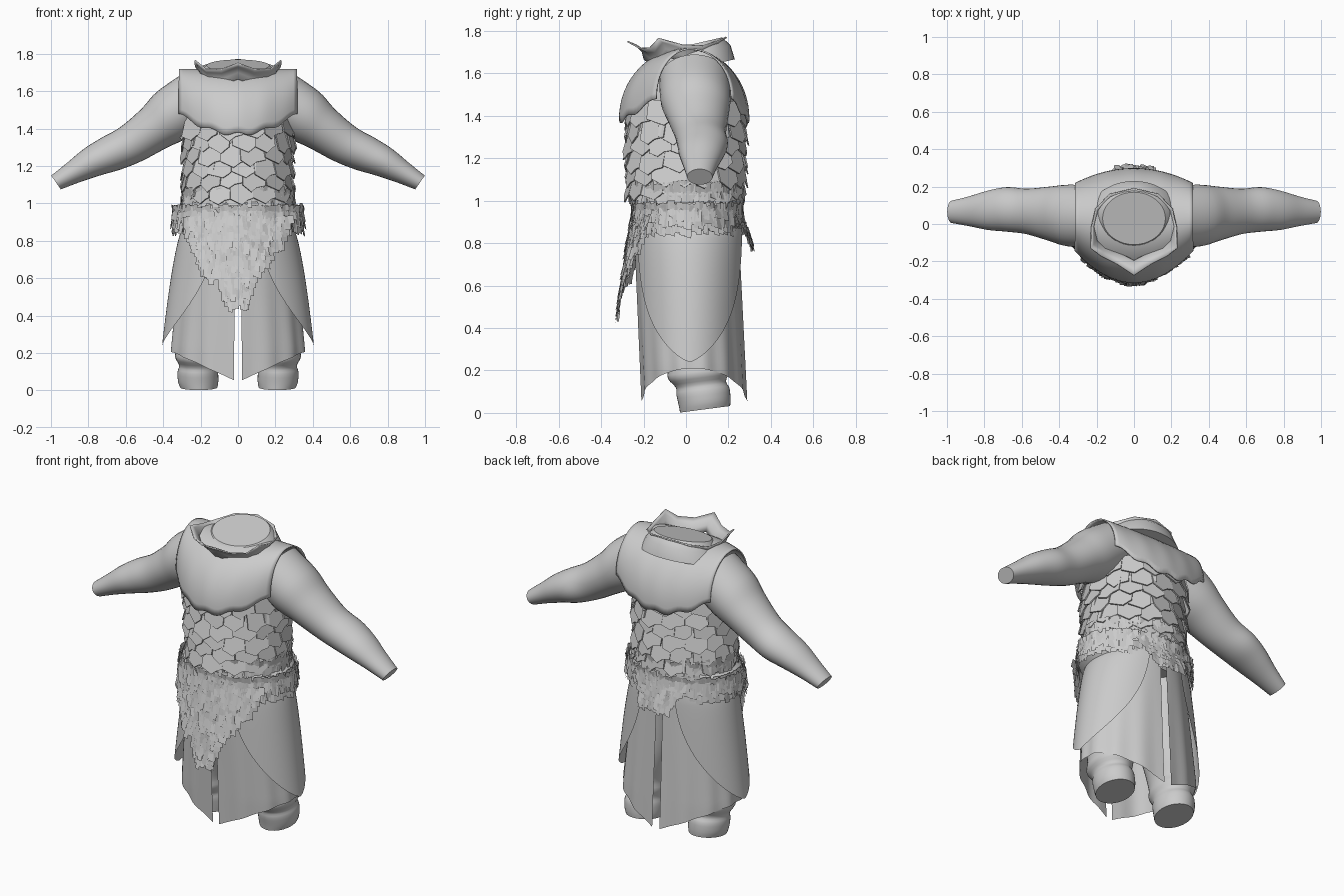
import bpy, bmesh, random
from math import sin, cos, pi, radians
from mathutils import Vector

random.seed(4)
if "Cube" in bpy.data.objects:
    bpy.data.objects.remove(bpy.data.objects["Cube"])

grey = bpy.data.materials.new("plain grey")
grey.use_nodes = True
GREY = (0.6, 0.6, 0.6, 1)
grey.diffuse_color = GREY
grey.node_tree.nodes["Principled BSDF"].inputs["Base Color"].default_value = GREY


def finish(name, bm, smooth=True, mirror=False, thick=0):
    bmesh.ops.recalc_face_normals(bm, faces=bm.faces)
    me = bpy.data.meshes.new(name)
    bm.to_mesh(me)
    bm.free()
    me.materials.append(grey)
    ob = bpy.data.objects.new(name, me)
    bpy.context.collection.objects.link(ob)
    if smooth:
        bpy.ops.object.select_all(action='DESELECT')
        ob.select_set(True)
        bpy.context.view_layer.objects.active = ob
        bpy.ops.object.shade_smooth_by_angle(angle=radians(40))
    if mirror:
        ob.modifiers.new("Mirror", 'MIRROR')
    if thick:
        mod = ob.modifiers.new("Solidify", 'SOLIDIFY')
        mod.thickness = thick
        mod.offset = 0


def spline(keys, steps=5):
    """Catmull-Rom through tuples of any length."""
    out = []
    for i in range(len(keys) - 1):
        a, b, c, d = (Vector(keys[min(max(i + k, 0), len(keys) - 1)]) for k in (-1, 0, 1, 2))
        for s in range(steps):
            t = s / steps
            out.append(b + (c - a) * (t / 2) + (2 * a - 5 * b + 4 * c - d) * (t * t / 2)
                       + (3 * b - a - 3 * c + d) * (t ** 3 / 2))
    return out + [Vector(keys[-1])]


def loft(name, rings, closed=True, **kw):
    bm = bmesh.new()
    rows = [[bm.verts.new(p) for p in r] for r in rings]
    n = len(rows[0])
    for lo, hi in zip(rows, rows[1:]):
        for i in range(n if closed else n - 1):
            j = (i + 1) % n
            bm.faces.new((lo[i], lo[j], hi[j], hi[i]))
    if closed:
        bm.faces.new(rows[0])
        bm.faces.new(rows[-1])
    finish(name, bm, **kw)


def oval(k, tilt=0.0, n=40):
    cx, cy, z, rx, ry = k
    return [(cx + rx * cos(2 * pi * i / n), cy + ry * sin(2 * pi * i / n),
             z + tilt * ry * sin(2 * pi * i / n)) for i in range(n)]


def plate(bm, top, right, down, shape):
    """Hang a small flat shape of (across, along) points from a point."""
    bm.faces.new([bm.verts.new(top + right * s + down * d) for s, d in shape])


def lerp(table, z):
    for (za, a), (zb, b) in zip(table, table[1:]):
        if za >= z >= zb:
            return a + (b - a) * (za - z) / (za - zb)
    return table[-1][1]


# Torso, and neck sloping up to its flat tilted top
torso = [(0, 0, .82, .26, .22), (0, 0, 1.1, .265, .245), (0, 0, 1.35, .275, .255),
         (0, 0, 1.5, .27, .24), (0, .01, 1.63, .22, .17)]
loft("torso", [oval(k) for k in spline(torso)])
neck = [(0, .03, 1.62, .25, .2), (0, .03, 1.69, .21, .18), (0, .03, 1.72, .185, .155),
        (0, .03, 1.737, .168, .14)]
loft("neck", [oval(k, .23) for k in neck])

# Arms: rings square to the sloping limb
arm = [(.22, .04, 1.57, .145, .165), (.35, .045, 1.475, .148, .165), (.45, .055, 1.4, .124, .145),
       (.57, .067, 1.318, .108, .122), (.68, .078, 1.265, .1, .119), (.78, .073, 1.22, .084, .105),
       (.88, .068, 1.165, .062, .08), (.973, .065, 1.112, .045, .06)]
rings = []
for cx, cy, cz, r, ry in spline(arm):
    ring = []
    for i in range(32):
        a = 2 * pi * i / 32
        ring.append((cx + .57 * r * cos(a), cy + ry * sin(a), cz + .82 * r * cos(a)))
    rings.append(ring)
loft("arms", rings, mirror=True)

# Legs with creased cloth above the ankles
leg = [(.21, .09, .017, .1, .118), (.213, .088, .05, .108, .122), (.215, .08, .1, .108, .125),
       (.215, .07, .135, .1, .118), (.222, .06, .18, .115, .145), (.22, .05, .23, .108, .135),
       (.21, .05, .32, .118, .145), (.18, .03, .5, .13, .15), (.16, .02, .8, .13, .17)]
loft("legs", [oval(k, .13) for k in spline(leg, 3)], mirror=True)

# Mantle: one arch from front hem to back hem for each column across
columns = []
for i in range(33):
    x = -.315 + .63 * i / 32
    u = (x / .315) ** 2
    front, back = -.312 + .172 * u, .295 - .08 * u
    hem, crest = 1.37 + .11 * u, 1.715
    mid = .02 * u
    col = []
    for k in range(33):
        p = pi * k / 32
        reach = (front - mid) if k < 16 else (mid - back)
        wave = .01 * cos(x * 45) * (1 - sin(p)) ** 2
        col.append((x, mid + reach * cos(p), hem + wave + (crest - hem) * sin(p) ** .95))
    columns.append(col)
loft("mantle", columns, closed=False, thick=.008)

# Pointed flaring collar, half outline mirrored
edge = [(0, -.275, 1.75), (.09, -.215, 1.717), (.175, -.172, 1.72), (.23, -.13, 1.765),
        (.228, -.02, 1.735), (.205, .08, 1.73), (.13, .16, 1.755), (0, .19, 1.77)]
collar = []
for f in (0, .35, .7, 1):
    collar.append([(x * (.84 + .16 * f), .03 + (y - .03) * (.74 + .26 * f * f),
                    z - .085 * (1 - f) ** 1.3) for x, y, z in edge])
loft("collar", collar, closed=False, mirror=True, thick=.007)

# Overlapping jagged scales round the body
bm = bmesh.new()
for row in range(6):
    z = 1.465 - .07 * row
    rx, ry = .278 - .002 * row, .262 - .002 * row
    n = 15
    for i in range(n):
        a = 2 * pi * (i + .5 * (row % 2) + random.uniform(-.12, .12)) / n
        top = Vector((rx * cos(a), ry * sin(a), z + random.uniform(-.008, .008)))
        right = Vector((-rx * sin(a), ry * cos(a), 0)).normalized()
        out = Vector((cos(a) / rx, sin(a) / ry, 0)).normalized()
        right = (right + out * random.uniform(-.12, .12)).normalized()
        down = Vector((0, 0, -1)) + out * random.uniform(.2, .3)
        w = random.uniform(.06, .07)
        h = random.uniform(.11, .13)
        s = random.uniform(-.025, .025)
        plate(bm, top, right, down, [(-w, 0), (w, 0), (w, h * .72), (w * .5 + s, h * .8),
                                     (s, h), (-w, h * random.uniform(.68, .85))])
finish("body_scales", bm, smooth=False, thick=.007)

# Skirt halves: slit at front and back, hem rising towards the hips
rings = []
for k in range(25):
    ring = []
    for i in range(49):
        a = radians(3.2) + radians(173) * i / 48
        low = .045 + .165 * sin(a)
        z = .9 + (low - .9) * k / 24
        t = (.9 - z) / .85
        fold = 1 + .018 * t * cos(a * 14)
        radius = .275 + .085 * min(1, t * 1.25) ** .75
        ring.append((radius * sin(a) * fold, .04 * t - .247 * cos(a) * fold, z))
    rings.append(ring)
loft("skirt", rings, closed=False, mirror=True)

# Rounded hip panels over the skirt
rings = []
for k in range(41):
    t = 1 - (1 - k / 40) ** 1.5
    z = .87 - .63 * t
    half = radians(70) * (1 - t ** 2) ** .72
    rx = .287 + .115 * t ** .62
    rings.append([(rx * cos(half * s / 12) + .004, .018 + .262 * sin(half * s / 12), z)
                  for s in range(-12, 13)])
loft("hip_panels", rings, closed=False, mirror=True)

# Fur belt core: a thin upper roll and a fuller lower one
belt = [(0, 0, .85, .3, .24), (0, 0, .9, .342, .252), (0, .005, .96, .342, .255),
        (0, .005, .995, .298, .25), (0, .005, 1.03, .303, .262), (0, .005, 1.07, .275, .25)]
loft("fur_belt", [oval(k) for k in spline(belt, 3)])


def tuft(bm, top, out, length, up=False, flare=.22):
    right = Vector((-out.y, out.x, 0))
    right = (right + out * random.uniform(-.3, .3)).normalized()
    down = Vector((0, 0, 1 if up else -1)) + out * random.uniform(.03, flare)
    w = random.uniform(.01, .02)
    h = length * random.uniform(.7, 1.2)
    plate(bm, top, right, down, [(-w, 0), (w, 0), (w * .9, h), (-w * .9, h * random.uniform(.85, 1))])


# Fur tufts layered round the belt
bm = bmesh.new()
for z, rx, ry, length, up in [(1.03, .298, .26, .055, True), (1.065, .285, .257, .045, False),
                              (1.04, .3, .263, .05, False), (.955, .348, .26, .035, True),
                              (.985, .33, .256, .05, False), (.96, .348, .26, .05, False),
                              (.93, .35, .26, .055, False), (.9, .344, .257, .06, False)]:
    for i in range(110):
        a = 2 * pi * (i + random.random()) / 110
        out = Vector((cos(a) / rx, sin(a) / ry, 0)).normalized()
        top = Vector((rx * cos(a), .005 + ry * sin(a), z + random.uniform(-.008, .008)))
        tuft(bm, top, out, length, up)
finish("belt_tufts", bm, smooth=False)

# Long tapering fur piece at the front
left_edge = [(.93, .28), (.83, .25), (.75, .18), (.65, .1), (.55, .06), (.45, .04)]
right_edge = [(.93, -.28), (.83, -.26), (.75, -.22), (.64, -.18), (.6, -.09), (.45, -.05)]
bm = bmesh.new()
for r in range(16):
    z = .93 - .03 * r
    lo, hi = lerp(right_edge, z), lerp(left_edge, z)
    n = max(5, int((hi - lo) / .016))
    for i in range(n + 1):
        x = lo + (hi - lo) * i / n
        drop = min(1, (.93 - z) / .4)
        y = -.258 - .06 * drop + x * x * 1.1
        out = Vector((x * 2, -1, 0)).normalized()
        tuft(bm, Vector((x, y, z + random.uniform(-.008, .008))), out, .055, flare=.32)
finish("front_fur", bm, smooth=False)

# Short fur tail at the back
bm = bmesh.new()
for r in range(6):
    z = .95 - .025 * r
    half = .15 - .012 * r
    for i in range(17):
        x = -half + 2 * half * i / 16
        out = Vector((x * 2, 1, 0)).normalized()
        y = .262 + .009 * r - x * x * 1.1
        tuft(bm, Vector((x, y, z)), out, .055, flare=.35)
finish("back_fur", bm, smooth=False)
